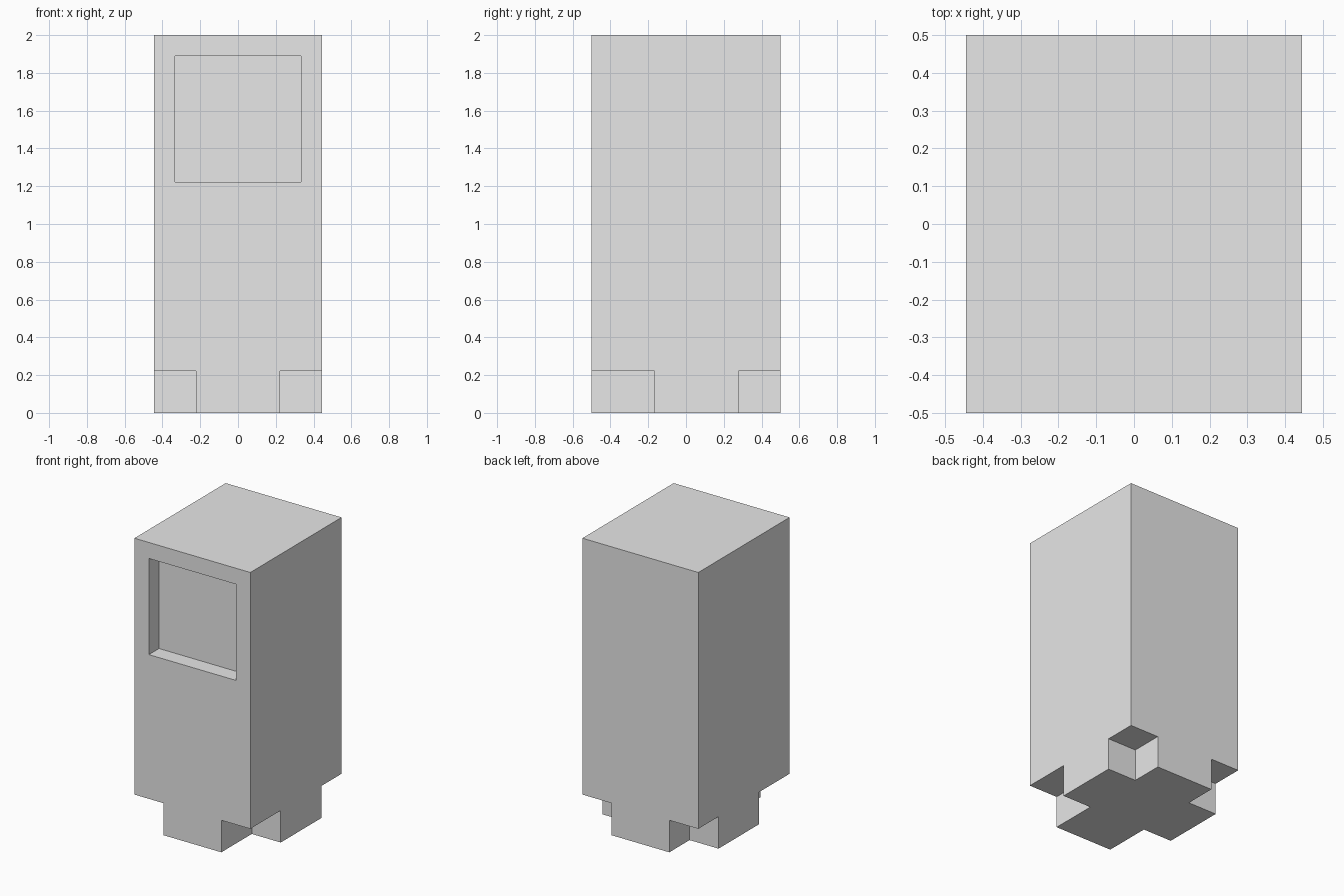
import bpy
import bmesh
from mathutils import Matrix, Vector

cube = bpy.data.objects.get("Cube")
if cube:
    bpy.data.objects.remove(cube, do_unlink=True)

U = 2 / 18                      # block unit: the body is 8 x 9 x 18 units
HALF_W, HALF_D, HEIGHT = 4 * U, 4.5 * U, 18 * U
OVER = 0.1                      # how far cutters reach past the body

grey = bpy.data.materials.new("plain grey")
grey.use_nodes = True
grey.diffuse_color = (0.8, 0.8, 0.8, 1)
grey.node_tree.nodes["Principled BSDF"].inputs["Base Color"].default_value = grey.diffuse_color


def box(name, low, high):
    """Flat-shaded box between two opposite corners."""
    low, high = Vector(low), Vector(high)
    bm = bmesh.new()
    matrix = Matrix.Translation((low + high) / 2) @ Matrix.Diagonal((*(high - low), 1))
    bmesh.ops.create_cube(bm, size=1, matrix=matrix)
    mesh = bpy.data.meshes.new(name)
    bm.to_mesh(mesh)
    bm.free()
    mesh.materials.append(grey)
    obj = bpy.data.objects.new(name, mesh)
    bpy.context.collection.objects.link(obj)
    return obj


# Tall cabinet body
body = box("cabinet_body", (-HALF_W, -HALF_D, 0), (HALF_W, HALF_D, HEIGHT))

# Shallow square recess in the upper front
cutters = [box("recess_cutter", (-3 * U, -HALF_D - OVER, 11 * U), (3 * U, -HALF_D + U, 17 * U))]

# Four corner notches under the body, deeper at the front
for side, x0, x1 in (("right", -HALF_W - OVER, -2 * U), ("left", 2 * U, HALF_W + OVER)):
    for end, y0, y1 in (("front", -HALF_D - OVER, -1.5 * U), ("back", 2.5 * U, HALF_D + OVER)):
        cutters.append(box(f"{end}_{side}_notch_cutter", (x0, y0, -OVER), (x1, y1, 2 * U)))

# Cut the body, then drop the cutters
bpy.context.view_layer.objects.active = body
for cutter in cutters:
    cutter.hide_render = True
    mod = body.modifiers.new(cutter.name, "BOOLEAN")
    mod.operation = "DIFFERENCE"
    mod.solver = "EXACT"
    mod.object = cutter
    bpy.ops.object.modifier_apply(modifier=mod.name)
    bpy.data.objects.remove(cutter, do_unlink=True)
